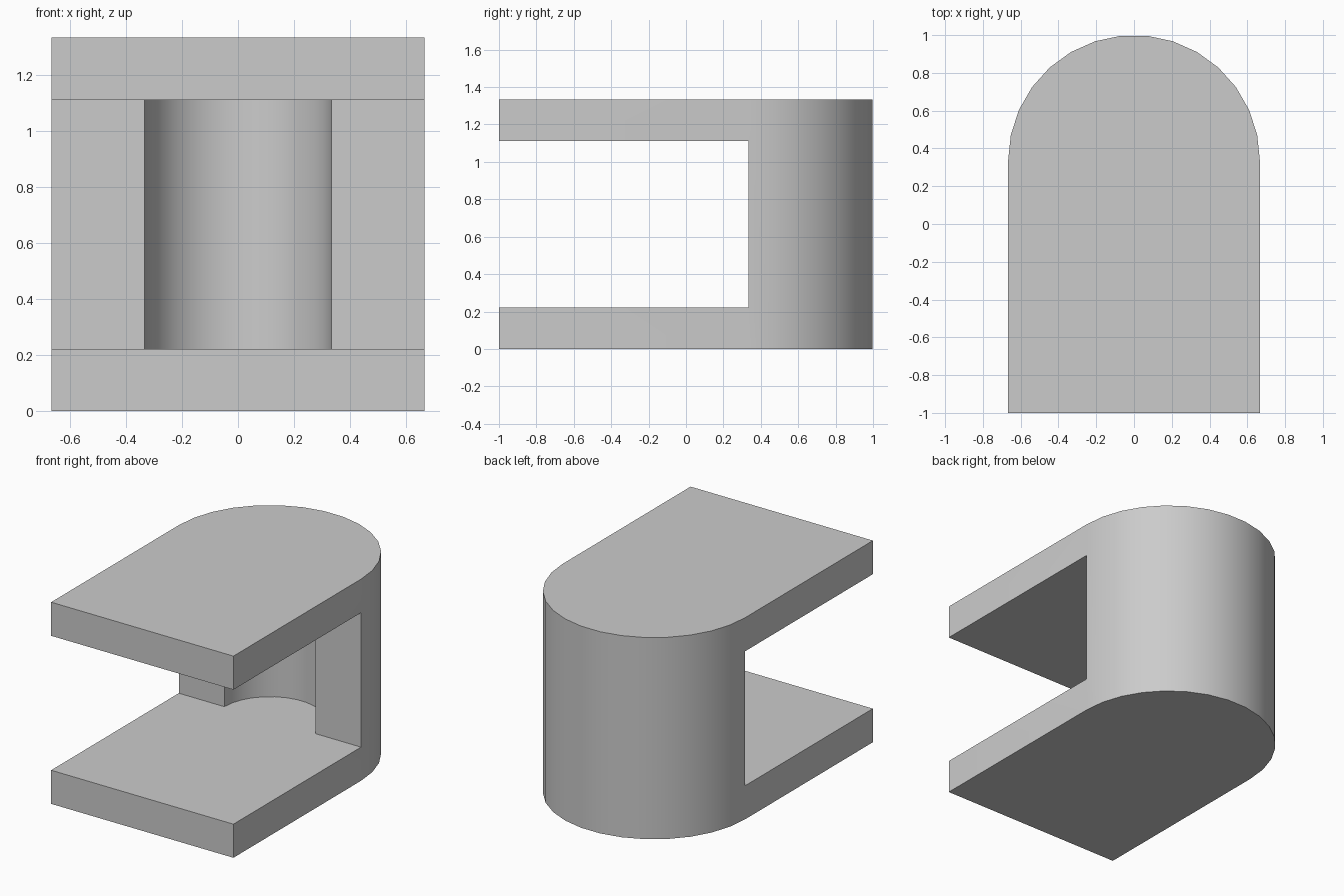
import bpy
import bmesh
from math import sin, cos, pi

WIDTH = 2 / 3      # half width, also the radius of the rounded back
INNER = 1 / 3      # radius of the hollow
BACK = 1 / 3       # y of the arc centres
PLATE = 2 / 9      # plate thickness
HEIGHT = 4 / 3
SEGMENTS = 15

if "Cube" in bpy.data.objects:
    bpy.data.objects.remove(bpy.data.objects["Cube"])

grey = bpy.data.materials.new("plain grey")
grey.use_nodes = True
colour = (0.6, 0.6, 0.6, 1)
grey.diffuse_color = colour
grey.node_tree.nodes["Principled BSDF"].inputs["Base Color"].default_value = colour


def arc(radius):
    """Half circle from +x round the back to -x."""
    angles = [pi * i / SEGMENTS for i in range(SEGMENTS + 1)]
    return [(radius * cos(a), BACK + radius * sin(a)) for a in angles]


def prism(name, outline, bottom, top):
    """Extrude a flat outline upwards."""
    bm = bmesh.new()
    base = bm.faces.new([bm.verts.new((x, y, bottom)) for x, y in outline])
    side = bmesh.ops.extrude_face_region(bm, geom=[base])["geom"]
    verts = [v for v in side if isinstance(v, bmesh.types.BMVert)]
    bmesh.ops.translate(bm, verts=verts, vec=(0, 0, top - bottom))
    bmesh.ops.recalc_face_normals(bm, faces=bm.faces)
    mesh = bpy.data.meshes.new(name)
    bm.to_mesh(mesh)
    bm.free()
    mesh.materials.append(grey)
    obj = bpy.data.objects.new(name, mesh)
    bpy.context.collection.objects.link(obj)
    return obj


# Solid block with a rounded back
body = prism("rounded_bracket", [(-WIDTH, -1), (WIDTH, -1)] + arc(WIDTH), 0, HEIGHT)

# Cutter: open slot between the plates, with a half-round hollow behind it
slot = [(-1, BACK), (-1, -1.5), (1, -1.5), (1, BACK)]
cutter = prism("slot_cutter", slot + arc(INNER), PLATE, HEIGHT - PLATE)
cutter.hide_render = True

cut = body.modifiers.new("slot", "BOOLEAN")
cut.operation = "DIFFERENCE"
cut.solver = "EXACT"
cut.object = cutter

# Apply the cut, then smooth the curved walls
bpy.context.view_layer.objects.active = body
body.select_set(True)
bpy.ops.object.modifier_apply(modifier=cut.name)
bpy.data.objects.remove(cutter)
bpy.ops.object.shade_smooth_by_angle(angle=pi / 6)
